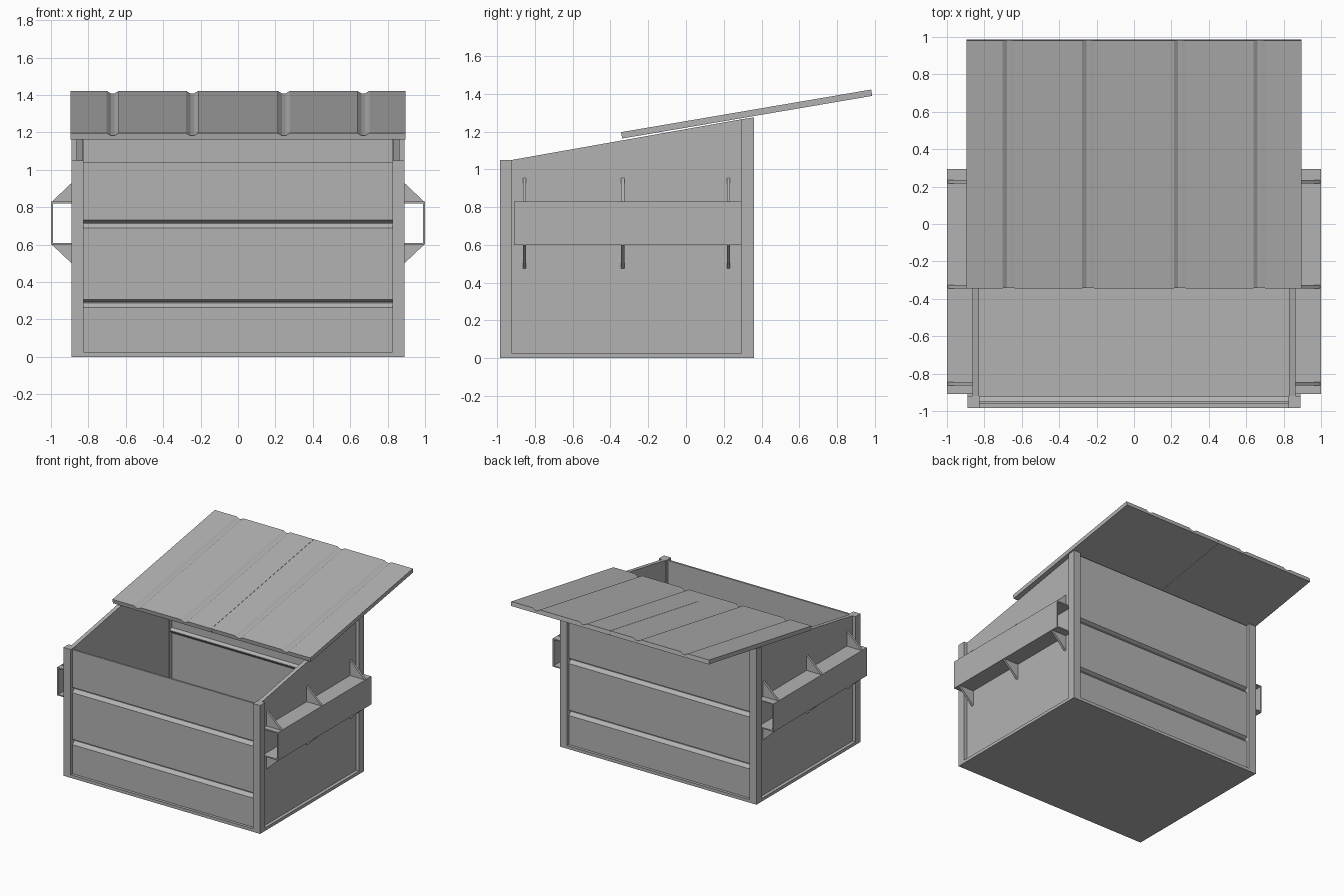
import bpy
import bmesh
import math
from mathutils import Vector

cube = bpy.data.objects.get("Cube")
if cube:
    bpy.data.objects.remove(cube, do_unlink=True)

grey = bpy.data.materials.new("Grey metal")
grey.use_nodes = True
GREY = (0.45, 0.45, 0.45, 1)
grey.diffuse_color = GREY
grey.node_tree.nodes["Principled BSDF"].inputs["Base Color"].default_value = GREY


def prism(name, outline, place, start, end):
    """Extrude a 2D outline; place(u, v, w) turns it into a 3D point."""
    bm = bmesh.new()
    ends = [[bm.verts.new(place(u, v, w)) for u, v in outline] for w in (start, end)]
    for ring in ends:
        bm.faces.new(ring)
    n = len(outline)
    for i in range(n):
        j = (i + 1) % n
        bm.faces.new((ends[0][i], ends[0][j], ends[1][j], ends[1][i]))
    bmesh.ops.recalc_face_normals(bm, faces=bm.faces)
    mesh = bpy.data.meshes.new(name)
    bm.to_mesh(mesh)
    bm.free()
    mesh.materials.append(grey)
    obj = bpy.data.objects.new(name, mesh)
    bpy.context.collection.objects.link(obj)
    return obj


def rect(a, b, c, d):
    return [(a, c), (b, c), (b, d), (a, d)]


def along_x(u, v, w):
    return Vector((w, u, v))


def along_y(u, v, w):
    return Vector((u, w, v))


# Main dimensions
W, FRONT, BACK = 0.89, -0.985, 0.36
POST, SILL = 0.065, 0.025
IN_F, IN_B = FRONT + POST, BACK - POST
LOW, HIGH = 1.05, 1.265

# Floor
prism("floor", rect(FRONT, BACK, 0, SILL), along_x, -W, W)


# Front and back walls: bent sheet with two V folds pointing inwards
def folded_wall(name, outer, inward, top):
    sheet = [(0, SILL)]
    for z in (0.285, 0.71):
        sheet += [(0, z - 0.022), (0.025, z + 0.003), (0.025, z + 0.008), (0, z + 0.022)]
    sheet.append((0, top))
    line = [(outer + inward * d, z) for d, z in sheet]
    back = [(y + inward * 0.015, z) for y, z in reversed(line)]
    prism(name, line + back, along_x, -W + 0.05, W - 0.05)


folded_wall("front_wall", FRONT + 0.023, 1, 1.04)
folded_wall("back_wall", BACK - 0.023, -1, HIGH)

# Sides, corner posts, lifting pockets and gussets
P_IN, P_OUT, P_LOW, P_TOP, SHEET = 0.86, 1.0, 0.6, 0.83, 0.01
for side, s in (("left", 1), ("right", -1)):
    prism(side + "_front_post", rect(FRONT, IN_F, 0, LOW), along_x, s * (W - POST), s * W)
    prism(side + "_back_post", [(IN_B, 0), (BACK, 0), (BACK, HIGH + 0.01), (IN_B, HIGH)],
          along_x, s * (W - POST), s * W)
    prism(side + "_wall", [(IN_F, SILL), (IN_B, SILL), (IN_B, HIGH), (IN_F, LOW)],
          along_x, s * 0.83, s * 0.863)

    for part, box in (("top", rect(P_IN, P_OUT, P_TOP - SHEET, P_TOP)),
                      ("bottom", rect(P_IN, P_OUT, P_LOW, P_LOW + SHEET)),
                      ("outer", rect(P_OUT - SHEET, P_OUT, P_LOW + SHEET, P_TOP - SHEET))):
        prism(side + "_pocket_" + part, [(s * x, z) for x, z in box], along_y, -0.91, IN_B)

    for i, y in enumerate((-0.855, -0.335, 0.225)):
        for part, z, up in (("upper", P_TOP, 1), ("lower", P_LOW, -1)):
            tri = [(s * P_IN, z), (s * 0.995, z), (s * P_IN, z + up * 0.128)]
            prism(f"{side}_{part}_gusset_{i + 1}", tri, along_y, y - 0.009, y + 0.009)

# Two sloping lid halves with shallow grooves
tilt = math.atan2(0.225, 1.32)
run = Vector((0, math.cos(tilt), math.sin(tilt)))
rise = Vector((0, -math.sin(tilt), math.cos(tilt)))
hinge = Vector((0, -0.338, 1.163))


def on_lid(u, v, w):
    return hinge + Vector((u, 0, 0)) + rise * v + run * w


for side, s in (("left", 1), ("right", -1)):
    top = [(0.001, 0.034)]
    for x in (0.245, 0.67):
        top += [(x - 0.032, 0.034), (x - 0.01, 0.02), (x + 0.01, 0.02), (x + 0.032, 0.034)]
    top += [(0.896, 0.034), (0.896, 0), (0.001, 0)]
    prism(side + "_lid", [(s * x, z) for x, z in top], on_lid, 0, 1.343)
